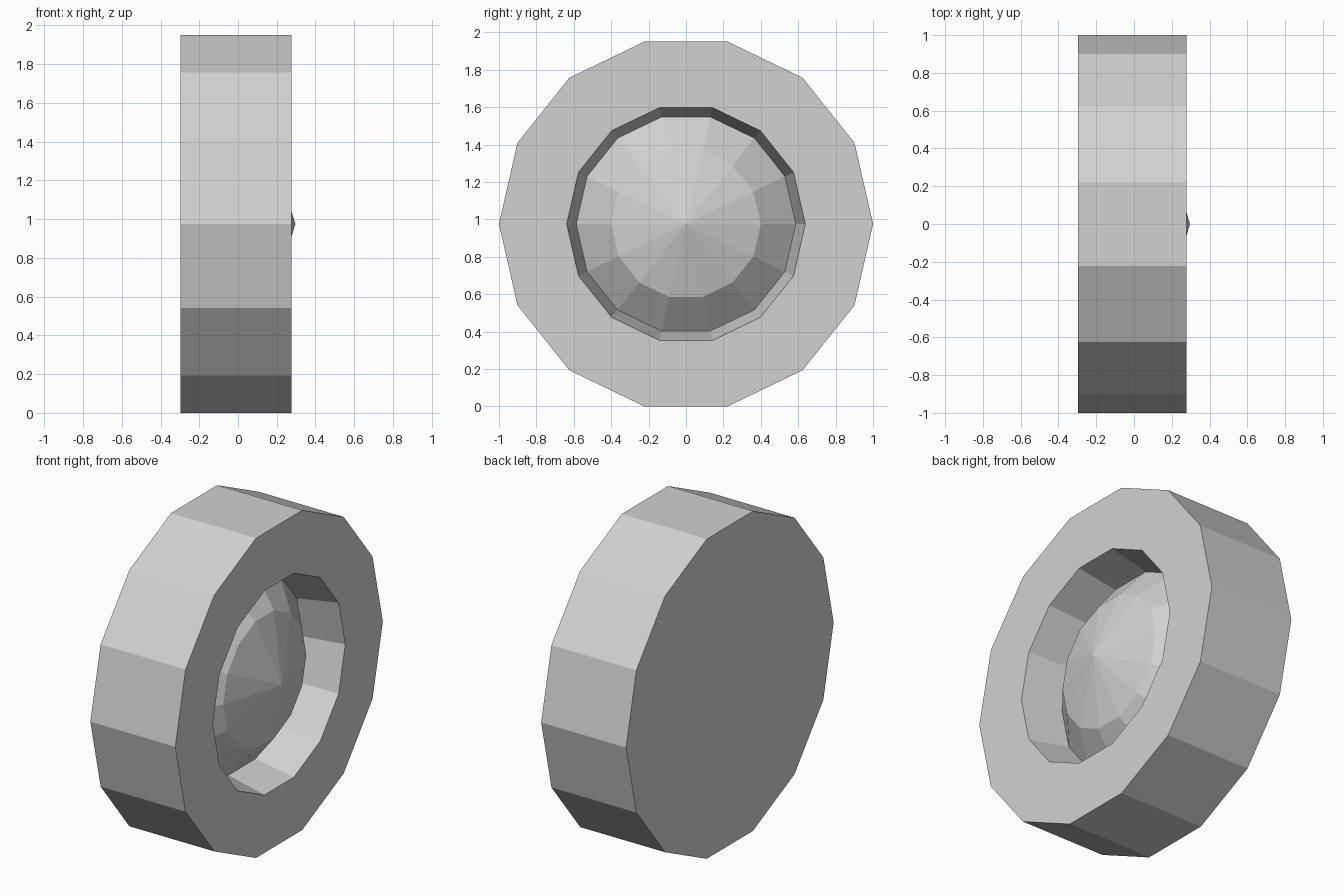
import bpy
import bmesh
from math import cos, sin, tau

SIDES = 14
CENTRE_Z = cos(tau / (2 * SIDES))  # a flat side rests on the ground

if "Cube" in bpy.data.objects:
    bpy.data.objects.remove(bpy.data.objects["Cube"])

grey = bpy.data.materials.new("light_grey")
grey.use_nodes = True
colour = (0.64, 0.64, 0.64, 1)
grey.diffuse_color = colour
shader = next(n for n in grey.node_tree.nodes if n.type == "BSDF_PRINCIPLED")
shader.inputs["Base Color"].default_value = colour


def lathe(name, profile):
    """Turn (x, radius) points around the x axis; radius 0 makes a tip."""
    bm = bmesh.new()
    rings = []
    for x, r in profile:
        count = SIDES if r else 1
        rings.append([bm.verts.new((x, r * cos(tau * i / SIDES), r * sin(tau * i / SIDES)))
                      for i in range(count)])
    for a, b in zip(rings, rings[1:]):
        for i in range(SIDES):
            j = (i + 1) % SIDES
            if len(b) == 1:
                bm.faces.new((a[i], a[j], b[0]))
            else:
                bm.faces.new((a[i], a[j], b[j], b[i]))
    # Flat caps close the open ends
    for ring in (rings[0], rings[-1]):
        if len(ring) > 1:
            bm.faces.new(ring)
    bmesh.ops.recalc_face_normals(bm, faces=bm.faces)
    mesh = bpy.data.meshes.new(name)
    bm.to_mesh(mesh)
    bm.free()
    mesh.materials.append(grey)
    obj = bpy.data.objects.new(name, mesh)
    obj.location.z = CENTRE_Z
    bpy.context.collection.objects.link(obj)
    return obj


# Thick disc with a tapered recess in its +x side
lathe("housing", [(-0.296, 1), (0.277, 1), (0.277, 0.638), (0.026, 0.587)])

# Faceted dome that fills the recess floor
lathe("dome", [(0.026, 0.587), (0.18, 0.4), (0.296, 0)])
